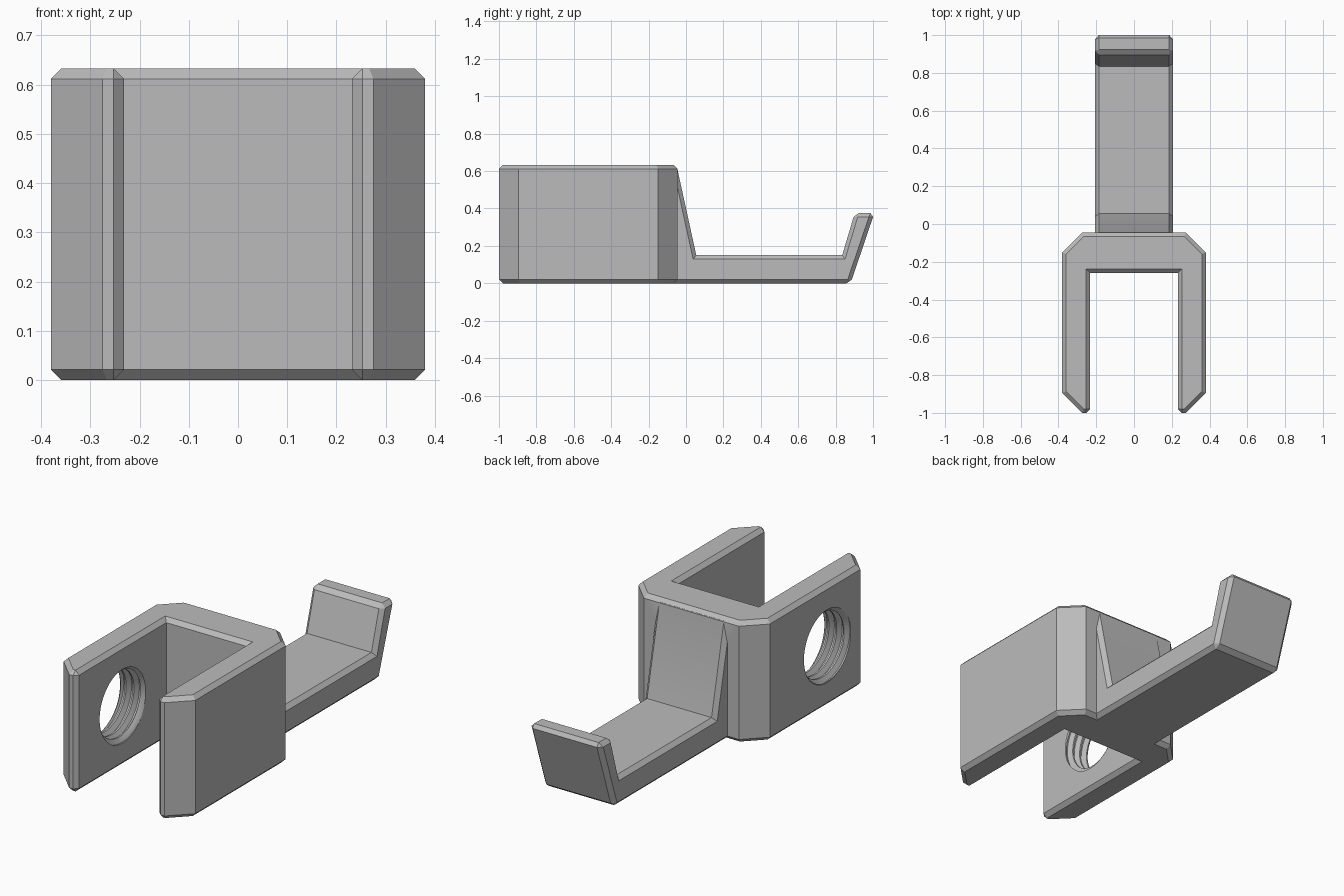
import bpy, bmesh, math
from mathutils import Matrix, Vector

if "Cube" in bpy.data.objects:
    bpy.data.objects.remove(bpy.data.objects["Cube"])

BEVEL = 0.021
HEIGHT = 0.633

grey = bpy.data.materials.new("plain grey")
grey.use_nodes = True
colour = (0.5, 0.5, 0.5, 1)
grey.diffuse_color = colour
grey.node_tree.nodes["Principled BSDF"].inputs["Base Color"].default_value = colour


def finish(name, bm):
    bmesh.ops.recalc_face_normals(bm, faces=bm.faces)
    mesh = bpy.data.meshes.new(name)
    bm.to_mesh(mesh)
    bm.free()
    mesh.materials.append(grey)
    obj = bpy.data.objects.new(name, mesh)
    bpy.context.collection.objects.link(obj)
    return obj


def bevelled_prism(name, points, sweep, extra):
    """Extrude an outline, then chamfer both rims and the chosen corner edges."""
    bm = bmesh.new()
    cap = bm.faces.new([bm.verts.new(p) for p in points])
    out = bmesh.ops.extrude_face_region(bm, geom=[cap], use_keep_orig=True)
    moved = [g for g in out["geom"] if isinstance(g, bmesh.types.BMVert)]
    bmesh.ops.translate(bm, verts=moved, vec=sweep)
    bmesh.ops.recalc_face_normals(bm, faces=bm.faces)
    direction = Vector(sweep).normalized()
    edges = []
    for e in bm.edges:
        along = abs((e.verts[1].co - e.verts[0].co).normalized().dot(direction)) > 0.99
        if not along or extra((e.verts[0].co + e.verts[1].co) / 2):
            edges.append(e)
    bmesh.ops.bevel(bm, geom=edges, offset=BEVEL, offset_type='OFFSET',
                    segments=1, profile=0.5, affect='EDGES')
    return finish(name, bm)


def combine(target, other, operation):
    mod = target.modifiers.new(operation.lower(), 'BOOLEAN')
    mod.operation = operation
    mod.solver = 'EXACT'
    mod.object = other
    bpy.context.view_layer.objects.active = target
    bpy.ops.object.modifier_apply(modifier=mod.name)
    bpy.data.objects.remove(other)


# U-shaped clamp, drawn as one half of its plan and mirrored
half = [(0.232, -0.26), (0.232, -1), (0.275, -1), (0.38, -0.895),
        (0.38, -0.15), (0.275, -0.045)]
plan = half + [(-x, y) for x, y in reversed(half)]
bracket = bevelled_prism("hook_bracket", [(x, y, 0) for x, y in plan], (0, 0, HEIGHT),
                         lambda m: m.y < -0.99 and abs(m.x) < 0.25)

# Sloped brace, flat arm and upturned hook, in side profile
side = [(-0.13, 0), (0.88, 0), (1.007, 0.375), (0.902, 0.375), (0.835, 0.15),
        (0.055, 0.15), (-0.047, 0.615), (-0.13, 0.615)]
WIDTH = 0.207
arm = bevelled_prism("hook_arm", [(-WIDTH, y, z) for y, z in side], (2 * WIDTH, 0, 0),
                     lambda m: m.y > 0.86)
combine(bracket, arm, 'UNION')

# Threaded hole through the right arm of the clamp
HOLE = Matrix.Translation((-0.306, -0.62, HEIGHT / 2)) @ Matrix.Rotation(math.pi / 2, 4, 'Y')
STEPS, PITCH, TURNS = 64, 0.045, 7
thread = [(0, 0.17), (0.2, 0.17), (0.5, 0.195), (0.7, 0.195)]


def thread_cutter():
    bm = bmesh.new()
    m = len(thread)
    rows = []
    for j in range(m * TURNS):
        frac, radius = thread[j % m]
        row = []
        for a in range(STEPS):
            angle = 2 * math.pi * a / STEPS
            along = (j // m + frac + a / STEPS - (TURNS + 1) / 2) * PITCH
            row.append(bm.verts.new((radius * math.cos(angle), radius * math.sin(angle), along)))
        rows.append(row)
    # Each row joins the matching row one turn further on
    for j in range(len(rows) - 1):
        for a in range(STEPS):
            if a + 1 < STEPS:
                bm.faces.new((rows[j][a], rows[j][a + 1], rows[j + 1][a + 1], rows[j + 1][a]))
            elif j + m + 1 < len(rows):
                bm.faces.new((rows[j][a], rows[j + m][0], rows[j + m + 1][0], rows[j + 1][a]))
    # Close both ends with a fan around the axis
    border = [e for e in bm.edges if e.is_boundary]
    for sign in (-1, 1):
        tip = bm.verts.new((0, 0, sign * PITCH * (TURNS + 1) / 2))
        for e in border:
            if sum(v.co.z for v in e.verts) * sign > 0:
                bm.faces.new((e.verts[0], e.verts[1], tip))
    bm.transform(HOLE)
    return finish("thread_cutter", bm)


def countersink(sign):
    bm = bmesh.new()
    turn = Matrix.Rotation(0 if sign > 0 else math.pi, 4, 'X')
    bmesh.ops.create_cone(bm, cap_ends=True, segments=STEPS, radius1=0.16, radius2=0.22, depth=0.06,
                          matrix=HOLE @ turn @ Matrix.Translation((0, 0, 0.074)))
    return finish("countersink_cutter", bm)


combine(bracket, thread_cutter(), 'DIFFERENCE')
for sign in (-1, 1):
    combine(bracket, countersink(sign), 'DIFFERENCE')

bracket.select_set(True)
bpy.context.view_layer.objects.active = bracket
bpy.ops.object.shade_smooth_by_angle(angle=math.radians(25))
